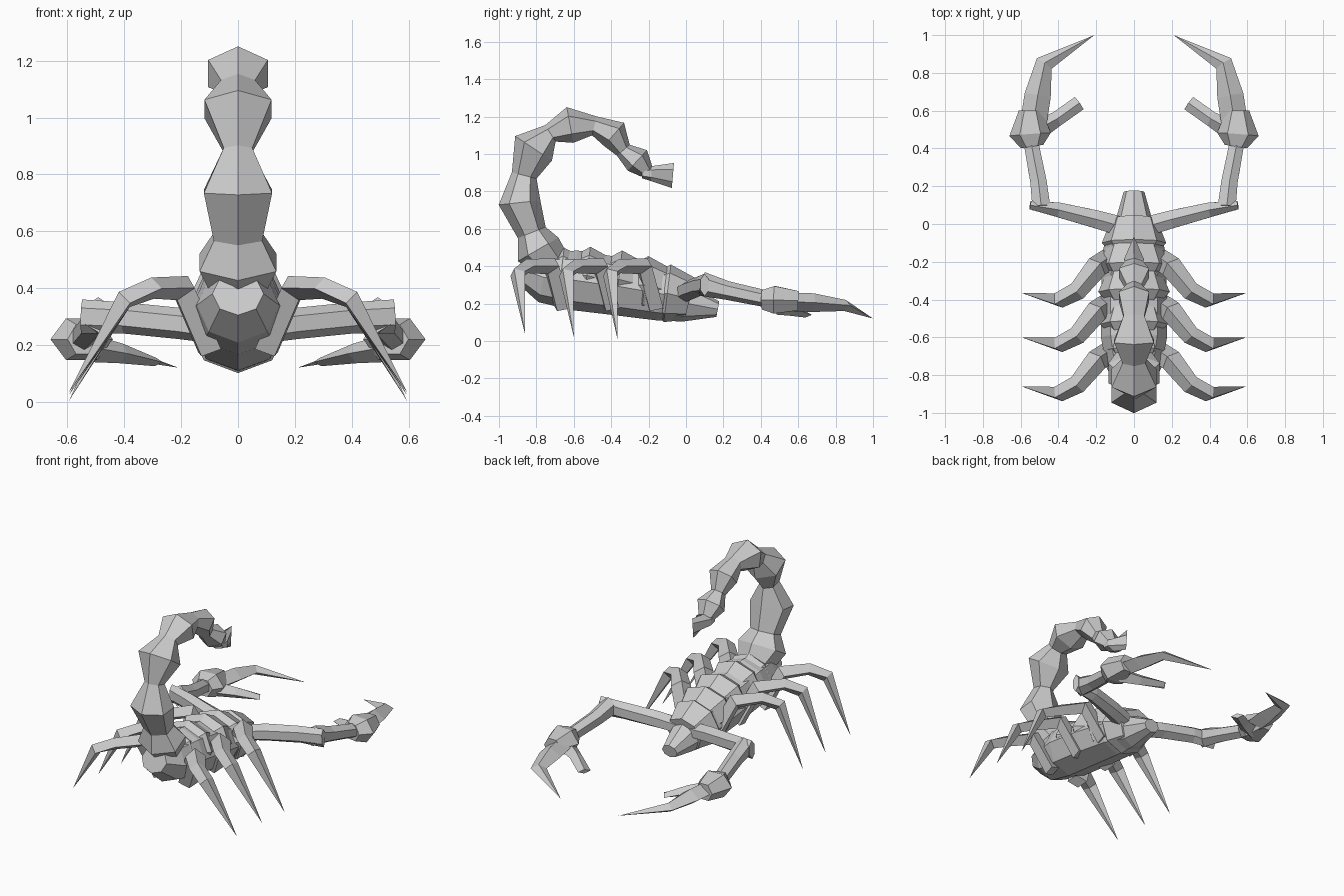
import bpy, bmesh
from math import sin, cos, tau, radians
from mathutils import Vector


def loft(name, rings, side, n=6, phase=0, mirror=False):
    """Flat-faced tube. Each ring: (x, y, z, radius along side, radius across)."""
    bm = bmesh.new()
    pts = [Vector(r[:3]) for r in rings]
    loops = []
    for i, r in enumerate(rings):
        a, b = pts[max(i - 1, 0)], pts[min(i + 1, len(pts) - 1)]
        t = ((b - pts[i]).normalized() + (pts[i] - a).normalized()).normalized()
        u = Vector(side)
        u = (u - t * u.dot(t)).normalized()
        v = t.cross(u)
        loops.append([bm.verts.new(pts[i] + u * r[3] * cos(tau * k / n + phase)
                                   + v * r[4] * sin(tau * k / n + phase)) for k in range(n)])
    for p, q in zip(loops, loops[1:]):
        for k in range(n):
            j = (k + 1) % n
            bm.faces.new((p[k], p[j], q[j], q[k]))
    bm.faces.new(loops[0])
    bm.faces.new(loops[-1])
    bmesh.ops.remove_doubles(bm, verts=bm.verts, dist=0.0005)
    bmesh.ops.recalc_face_normals(bm, faces=bm.faces)
    me = bpy.data.meshes.new(name)
    bm.to_mesh(me)
    bm.free()
    ob = bpy.data.objects.new(name, me)
    bpy.context.collection.objects.link(ob)
    if mirror:
        m = ob.modifiers.new("Mirror", "MIRROR")
        m.use_mirror_merge = False
    return ob


X, Z = (1, 0, 0), (0, 0, 1)

# Body, tapering from head to tail root
body = [(.17, .17, .055, .042), (.01, .20, .10, .10), (-.12, .25, .16, .145),
        (-.35, .29, .175, .155), (-.60, .325, .175, .16),
        (-.76, .34, .145, .135), (-.87, .38, .09, .08)]
loft("body", [(0, *r) for r in body], X, 8)

# Overlapping back plates: narrow front edge, flared rear rim
for i, (y, top, w) in enumerate([(-.10, .41, .17), (-.22, .455, .19), (-.36, .485, .19),
                                 (-.53, .505, .18), (-.67, .50, .155)]):
    h = .155
    loft(f"back_plate_{i + 1}", [(0, y + .12, top - h - .03, w * .72, h * .75),
                                 (0, y, top - h, w, h),
                                 (0, y - .05, top - h, w * .75, h * .75)], X, 8)

# Tail: alternating bulges and necks curling over the back
tail = [(-.70, .38, .08, .10), (-.79, .49, .135, .125), (-.825, .58, .085, .08),
        (-.89, .74, .12, .112), (-.865, .885, .05, .068), (-.815, 1.03, .118, .118),
        (-.725, 1.11, .06, .052), (-.62, 1.155, .105, .097), (-.49, 1.15, .055, .052),
        (-.385, 1.105, .08, .082), (-.335, 1.02, .04, .045), (-.26, .965, .08, .075),
        (-.21, .905, .045, .04)]
loft("tail", [(0, y, z, w / cos(radians(30)), d) for y, z, w, d in tail], X, 6, radians(30))

# Stinger: wedge ending in an upright edge
loft("stinger", [(0, -.235, .895, .055, .025), (0, -.185, .895, .06, .04),
                 (0, -.07, .885, 0, .067)], X, 6, radians(30))

# Three pairs of legs
for i, (k, tip) in enumerate([(-.415, -.012), (-.65, .008), (-.91, .018)]):
    loft(f"leg_pair_{i + 1}", [(.10, k + .25, .18, .06, .045),
                               (.195, k + .19, .40, .06, .05),
                               (.30, k + .06, .40, .05, .038),
                               (.40, k + .01, .36, .045, .038),
                               (.595, k + .05, tip + .015, 0, 0)], (.7, .7, 0), 4, 0, True)

# Pincer arms, bent at the elbow
loft("upper_arm", [(.04, -.02, .25, .05, .06), (.20, .025, .275, .055, .055),
                   (.40, .075, .295, .055, .045), (.55, .10, .30, .06, .025)], Z, 6, 0, True)
loft("forearm", [(.49, .085, .305, .065, .055), (.505, .22, .27, .05, .05),
                 (.545, .43, .225, .045, .045)], Z, 6, 0, True)

# Claw palm and the two fingers
loft("claw_palm", [(.54, .41, .22, .06, .06), (.55, .475, .22, .085, .11),
                   (.55, .60, .215, .06, .06)], Z, 6, radians(30), True)
loft("long_finger", [(.53, .55, .21, .05, .07), (.51, .68, .205, .05, .07),
                     (.475, .85, .19, .03, .048), (.21, 1.0, .12, 0, 0)], Z, 4, 0, True)
loft("short_finger", [(.53, .49, .19, .05, .06), (.41, .555, .17, .035, .04),
                      (.29, .64, .14, .015, .04)], Z, 4, 0, True)
